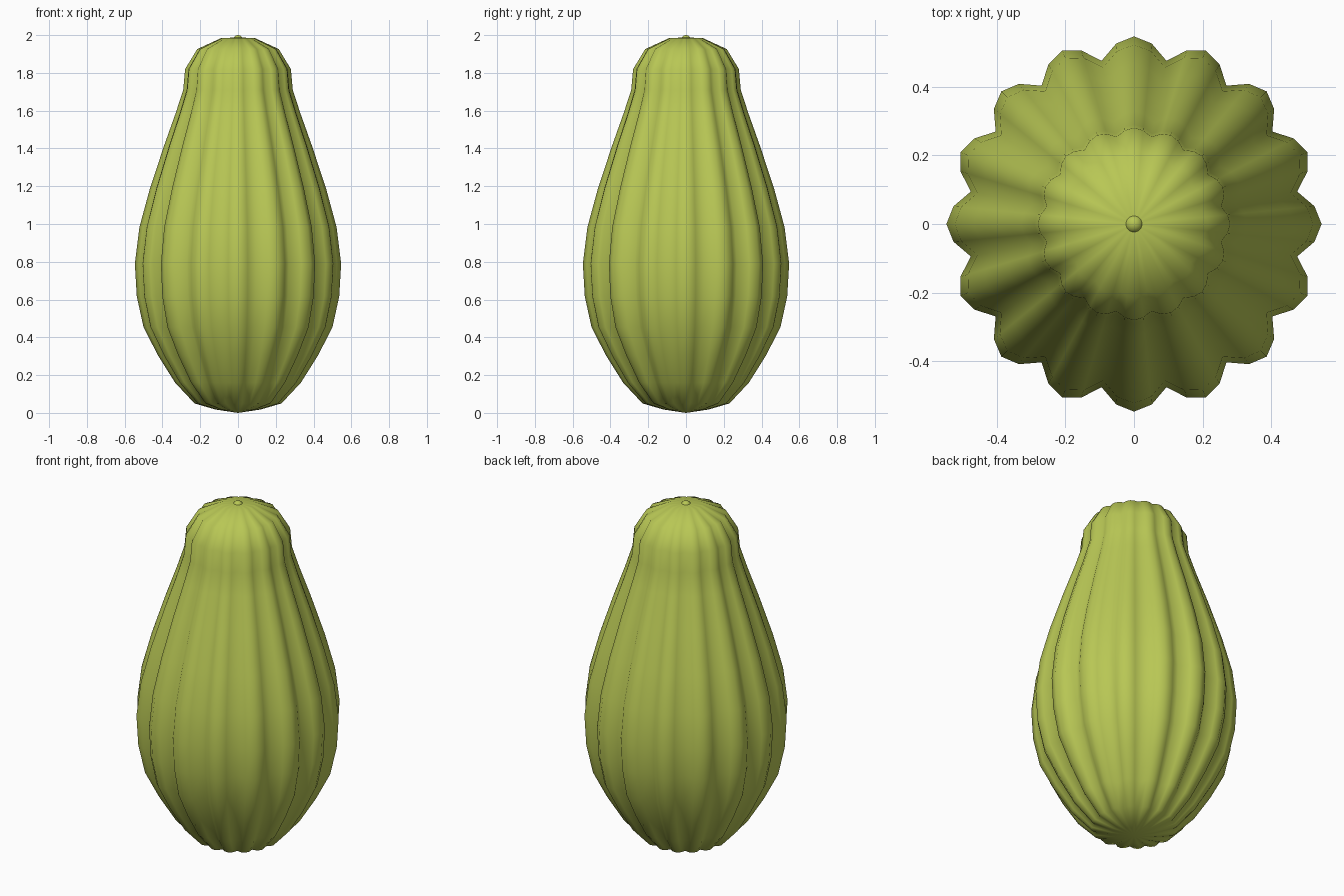
import bpy, bmesh, math

if "Cube" in bpy.data.objects:
    bpy.data.objects.remove(bpy.data.objects["Cube"], do_unlink=True)

green = bpy.data.materials.new("squash green")
green.use_nodes = True
green.diffuse_color = (0.48, 0.57, 0.09, 1)
green.node_tree.nodes["Principled BSDF"].inputs["Base Color"].default_value = green.diffuse_color

LOBES = 16
SEGMENTS = LOBES * 4

# Rib crest radius, height and groove depth of each ring, bottom to top
PROFILE = [
    (0.12, 0.018, 0.12), (0.23, 0.05, 0.12), (0.333, 0.16, 0.12),
    (0.424, 0.305, 0.118), (0.5, 0.453, 0.115), (0.536, 0.617, 0.113),
    (0.546, 0.79, 0.113), (0.522, 0.983, 0.11), (0.467, 1.185, 0.105),
    (0.393, 1.41, 0.095), (0.329, 1.59, 0.085), (0.29, 1.71, 0.075),
    (0.28, 1.82, 0.075), (0.216, 1.926, 0.075), (0.088, 1.985, 0.07),
]


def add_object(name, bm):
    bmesh.ops.recalc_face_normals(bm, faces=bm.faces)
    mesh = bpy.data.meshes.new(name)
    bm.to_mesh(mesh)
    bm.free()
    mesh.materials.append(green)
    for p in mesh.polygons:
        p.use_smooth = True
    obj = bpy.data.objects.new(name, mesh)
    bpy.context.collection.objects.link(obj)


# Ribbed body: rounded ribs with sharp grooves between them
bm = bmesh.new()
rings = []
for radius, z, groove in PROFILE:
    ring = []
    for i in range(SEGMENTS):
        a = math.tau * i / SEGMENTS
        r = radius * (1 - groove * (1 - abs(math.cos(a * LOBES / 2))))
        ring.append(bm.verts.new((r * math.cos(a), r * math.sin(a), z)))
    rings.append(ring)
for low, high in zip(rings, rings[1:]):
    for i in range(SEGMENTS):
        j = (i + 1) % SEGMENTS
        bm.faces.new((low[i], low[j], high[j], high[i]))
for ring, z in ((rings[0], 0), (rings[-1], 1.987)):
    pole = bm.verts.new((0, 0, z))
    for i in range(SEGMENTS):
        bm.faces.new((ring[i], ring[(i + 1) % SEGMENTS], pole))
add_object("ribbed_body", bm)

# Small round stem bump on top
bm = bmesh.new()
bmesh.ops.create_uvsphere(bm, u_segments=24, v_segments=12, radius=0.027)
bmesh.ops.translate(bm, verts=bm.verts, vec=(0, 0, 1.973))
add_object("stem_bump", bm)
